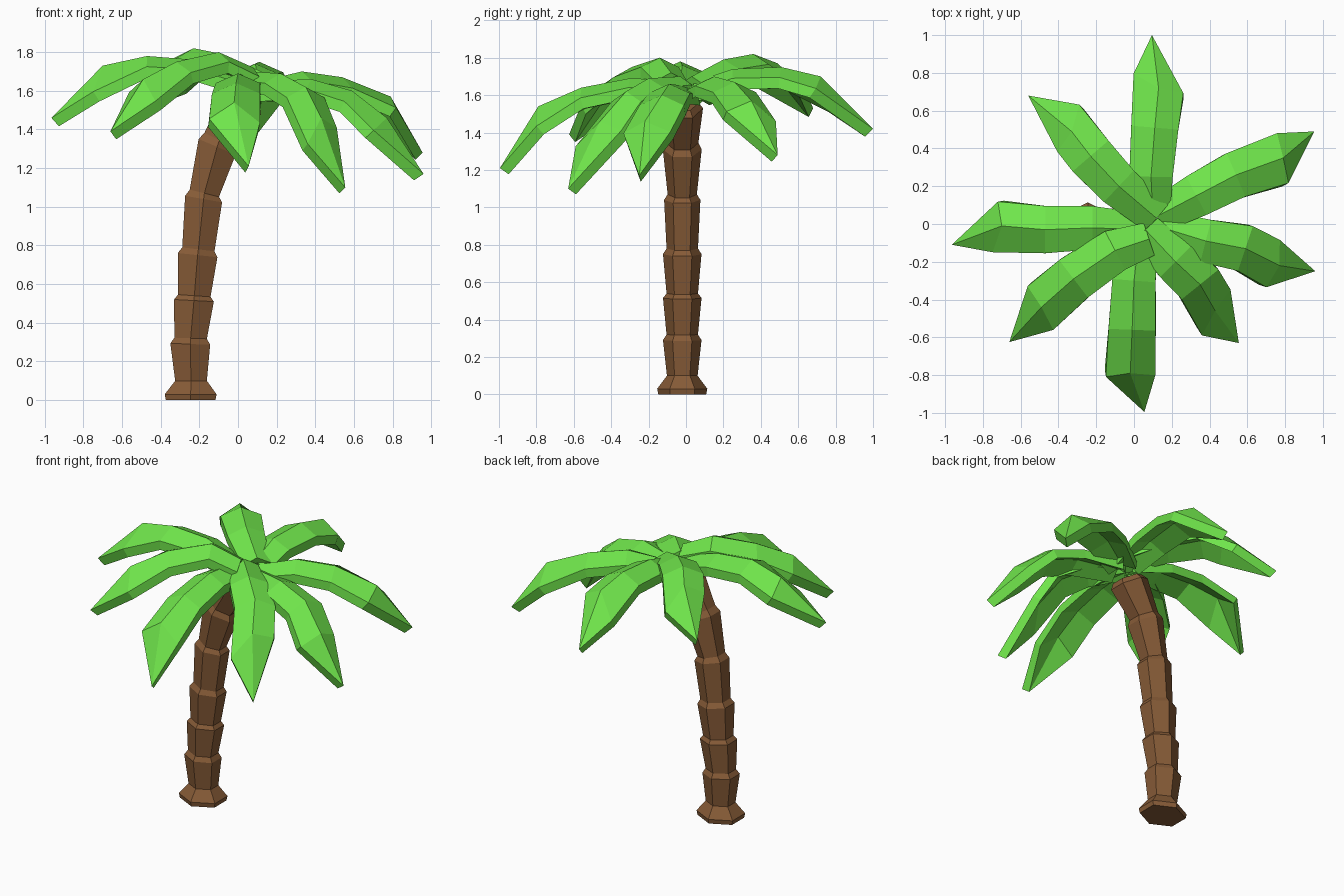
import bpy, bmesh, math
from mathutils import Vector


def material(name, rgb):
    m = bpy.data.materials.new(name)
    m.diffuse_color = (*rgb, 1)
    return m


def loft(name, rings, mat):
    """Bridge closed rings of equal size and cap both ends."""
    bm = bmesh.new()
    loops = [[bm.verts.new(p) for p in ring] for ring in rings]
    n = len(loops[0])
    for a, b in zip(loops, loops[1:]):
        for i in range(n):
            j = (i + 1) % n
            bm.faces.new((a[i], a[j], b[j], b[i]))
    bm.faces.new(loops[0])
    bm.faces.new(loops[-1])
    bmesh.ops.remove_doubles(bm, verts=bm.verts, dist=0.0005)
    bmesh.ops.recalc_face_normals(bm, faces=bm.faces)
    me = bpy.data.meshes.new(name)
    bm.to_mesh(me)
    bm.free()
    me.materials.append(mat)
    ob = bpy.data.objects.new(name, me)
    bpy.context.collection.objects.link(ob)
    return ob


bark = material("bark", (0.24, 0.105, 0.038))
leaf = material("leaf", (0.16, 0.78, 0.07))

# Trunk: six-sided stacked flares (x, z, half width, lean in degrees)
TRUNK = [(-0.245, 0.0, 0.128, 0), (-0.245, 0.03, 0.134, 0), (-0.243, 0.10, 0.082, 0),
         (-0.247, 0.29, 0.103, 2), (-0.245, 0.32, 0.084, 2),
         (-0.228, 0.515, 0.103, 3), (-0.226, 0.54, 0.084, 4),
         (-0.209, 0.75, 0.103, 6), (-0.205, 0.78, 0.084, 7),
         (-0.178, 1.04, 0.097, 10), (-0.174, 1.07, 0.078, 14),
         (-0.108, 1.31, 0.104, 23), (-0.096, 1.345, 0.086, 26),
         (0.02, 1.53, 0.111, 28), (0.035, 1.56, 0.088, 28)]
HEX = [(1, 0.5), (0, 1), (-1, 0.5), (-1, -0.5), (0, -1), (1, -0.5)]
rings = []
for x, z, r, lean in TRUNK:
    t = math.radians(lean)
    rings.append([(x + r * u * math.cos(t), -0.02 + r * v, z - r * u * math.sin(t)) for u, v in HEX])
loft("trunk", rings, bark)

# Fronds: ridge points from the crown to the tip
FRONDS = {
    "left": [(0.03, -0.03, 1.68), (-0.22, -0.02, 1.76), (-0.47, -0.03, 1.78), (-0.70, -0.01, 1.73), (-0.965, -0.11, 1.46)],
    "back_left": [(0.12, 0.03, 1.70), (-0.08, 0.20, 1.79), (-0.23, 0.36, 1.82), (-0.33, 0.49, 1.77), (-0.56, 0.68, 1.53)],
    "back": [(0.10, 0.04, 1.67), (0.09, 0.25, 1.74), (0.11, 0.51, 1.75), (0.13, 0.72, 1.70), (0.095, 1.0, 1.42)],
    "back_right": [(0.12, 0.04, 1.65), (0.33, 0.15, 1.70), (0.54, 0.26, 1.67), (0.79, 0.35, 1.57), (0.955, 0.49, 1.28)],
    "right": [(0.12, -0.01, 1.65), (0.38, -0.09, 1.66), (0.59, -0.13, 1.60), (0.77, -0.22, 1.46), (0.96, -0.25, 1.17)],
    "front_right": [(0.06, -0.03, 1.70), (0.22, -0.20, 1.69), (0.35, -0.32, 1.62), (0.43, -0.46, 1.46), (0.555, -0.63, 1.10)],
    "front": [(0.03, -0.05, 1.68), (0.0, -0.30, 1.69), (-0.01, -0.56, 1.64), (-0.02, -0.79, 1.54), (0.055, -0.995, 1.21)],
    "front_left": [(0.08, -0.08, 1.72), (-0.10, -0.14, 1.80), (-0.32, -0.29, 1.75), (-0.49, -0.44, 1.66), (-0.66, -0.625, 1.39)],
}
# How far the left and right corners of the widest ring lead the ridge
SKEW = {"left": (0.07, 0.0), "back_left": (-0.02, 0.07), "back": (0.08, -0.03),
        "back_right": (0.035, -0.04), "right": (-0.04, -0.03), "front_right": (-0.05, 0.07),
        "front": (0.03, 0.0), "front_left": (0.04, -0.025)}
HALF = [0.09, 0.115, 0.125, 0.13, 0.0]    # half width at each point
DROP = [0.045, 0.05, 0.055, 0.085, 0.0]   # fold depth at each point
THICK = 0.06
UP = Vector((0, 0, 1))

for name, pts in FRONDS.items():
    pts = [Vector(p) for p in pts]
    rings = []
    for i, p in enumerate(pts):
        t = (pts[min(i + 1, 4)] - pts[max(i - 1, 0)]).normalized()
        side = t.cross(UP).normalized()
        ahead = UP.cross(side)
        up = side.cross(t)
        fl, fr = SKEW[name] if i == 3 else (0, 0)
        # A corner further along the frond also hangs lower
        left = p - side * HALF[i] + ahead * fl - UP * (DROP[i] + fl * 0.7)
        right = p + side * HALF[i] + ahead * fr - UP * (DROP[i] + fr * 0.7)
        down = -up * THICK
        rings.append([left, p, right, right + down, p + down, left + down])
    loft(name + "_frond", rings, leaf)
